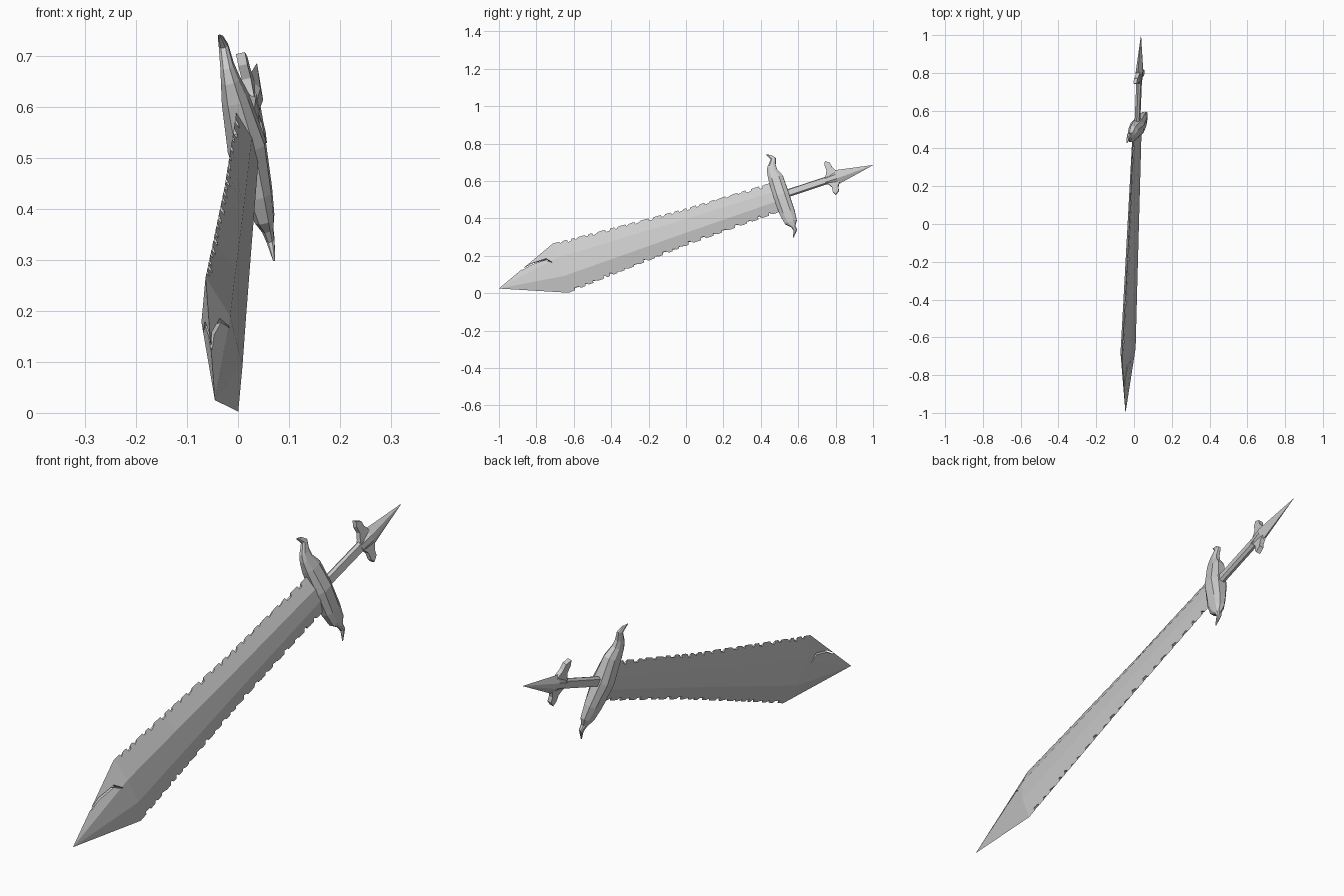
import bpy, bmesh, random
from mathutils import Matrix, Vector

if "Cube" in bpy.data.objects:
    bpy.data.objects.remove(bpy.data.objects["Cube"])

random.seed(4)

# Sword frame: u runs tip -> pommel, v across the blade, w through its thickness
U = Vector((0.039, 0.949, 0.313)).normalized()
V = Vector((-0.225, -0.30, 0.925))
V = (V - U * V.dot(U)).normalized()
W = U.cross(V)
FRAME = Matrix((U, V, W)).transposed().to_4x4()
FRAME.translation = (-0.004, 0, 0.355)


def finish(name, bm):
    bmesh.ops.remove_doubles(bm, verts=bm.verts, dist=1e-5)
    bmesh.ops.recalc_face_normals(bm, faces=bm.faces)
    bm.transform(FRAME)
    me = bpy.data.meshes.new(name)
    bm.to_mesh(me)
    bm.free()
    ob = bpy.data.objects.new(name, me)
    bpy.context.collection.objects.link(ob)
    return ob


def loft(name, rings):
    bm = bmesh.new()
    rows = [[bm.verts.new(p) for p in r] for r in rings]
    n = len(rows[0])
    for a, b in zip(rows, rows[1:]):
        for i in range(n):
            j = (i + 1) % n
            bm.faces.new((a[i], a[j], b[j], b[i]))
    bm.faces.new(rows[0])
    bm.faces.new(rows[-1])
    return finish(name, bm)


def prism(name, outline, half):
    bm = bmesh.new()
    f = bm.faces.new([bm.verts.new((u, v, -half)) for u, v in outline])
    top = bmesh.ops.extrude_face_region(bm, geom=[f])['geom']
    bmesh.ops.translate(bm, vec=(0, 0, 2 * half),
                        verts=[g for g in top if isinstance(g, bmesh.types.BMVert)])
    return finish(name, bm)


def hexagon(u, edge, ridge, w):
    return [(u, edge, 0), (u, ridge, w), (u, -ridge, w),
            (u, -edge, 0), (u, -ridge, -w), (u, -ridge * -1, -w)]


def octagon(v, cu, a, b):
    s = [(1, .5), (.5, 1), (-.5, 1), (-1, .5), (-1, -.5), (-.5, -1), (.5, -1), (1, -.5)]
    return [(cu + a * x, v, b * y) for x, y in s]


# Blade: bevelled hexagonal body
WIDTHS = [(-0.705, 0.142), (-0.40, 0.122), (0.0, 0.097), (0.54, 0.082)]
blade = loft("blade", [
    hexagon(-1.0535, 0.0005, 0.0002, 0.0002),
    hexagon(-0.705, 0.142, 0.053, 0.029),
    hexagon(-0.40, 0.122, 0.046, 0.026),
    hexagon(0.0, 0.097, 0.036, 0.023),
    hexagon(0.54, 0.082, 0.027, 0.018)])


def width(u):
    for (a, wa), (b, wb) in zip(WIDTHS, WIDTHS[1:]):
        if u <= b:
            return wa + (wb - wa) * (u - a) / (b - a)
    return WIDTHS[-1][1]


def chipped_edge(sign):
    pts, u = [], -0.67
    while u < 0.46:
        tooth, gap = random.uniform(.02, .05), random.uniform(.012, .03)
        d = random.uniform(.008, .016)
        pts += [(u, width(u) + .003), (u + .003, width(u) - d),
                (u + gap, width(u) - d * random.uniform(.5, 1)),
                (u + gap + .004, width(u) - .003)]
        u += gap + tooth
    return [(a, sign * b) for a, b in pts]


# Chipped outline with a crack near the tip, intersected with the blade
crack = [(-0.91, 0.10), (-0.905, 0.056), (-0.85, 0.067), (-0.772, 0.065), (-0.736, 0.036),
         (-0.765, 0.072), (-0.85, 0.074), (-0.894, 0.063), (-0.90, 0.10)]
outline = ([(-1.08, 0.0), (-1.07, 0.06)] + crack + [(-0.72, 0.17)] + chipped_edge(1)
           + [(0.53, 0.10), (0.53, -0.10)] + chipped_edge(-1)[::-1]
           + [(-0.72, -0.17), (-1.07, -0.06)])
cutter = prism("blade_outline_cutter", outline, 0.06)
mod = blade.modifiers.new("chips", 'BOOLEAN')
mod.operation, mod.solver, mod.object = 'INTERSECT', 'EXACT', cutter
bpy.context.view_layer.objects.active = blade
bpy.ops.object.modifier_apply(modifier=mod.name)
bpy.data.objects.remove(cutter)

# Cross guard with hooked ends
loft("guard", [octagon(*s) for s in [
    (0.238, 0.526, .001, .002), (0.228, 0.541, .010, .005), (0.205, 0.556, .014, .009),
    (0.17, 0.535, .023, .013), (0.142, 0.530, .028, .018), (0.10, 0.537, .040, .026),
    (0.0, 0.537, .042, .037), (-0.10, 0.539, .041, .027), (-0.155, 0.542, .033, .019),
    (-0.182, 0.547, .012, .011), (-0.205, 0.552, .010, .008), (-0.240, 0.530, .002, .002)]])

# Grip
loft("grip", [hexagon(0.55, .021, .015, .012), hexagon(0.81, .021, .015, .012)])

# Pommel spike
loft("pommel_spike", [hexagon(0.785, .021, .010, .013), hexagon(0.848, .040, .012, .018),
                      hexagon(1.0535, .0005, .0002, .0003)])

# Pommel barbs, the lower one a little shorter
barb = [(.785, .012), (.796, .026), (.808, .050), (.806, .080), (.815, .102),
        (.838, .085), (.841, .060), (.856, .034), (.856, .012)]
for name, s in (("upper_barb", 1), ("lower_barb", -0.88)):
    prism(name, [(u, v * s) for u, v in barb], 0.009)
